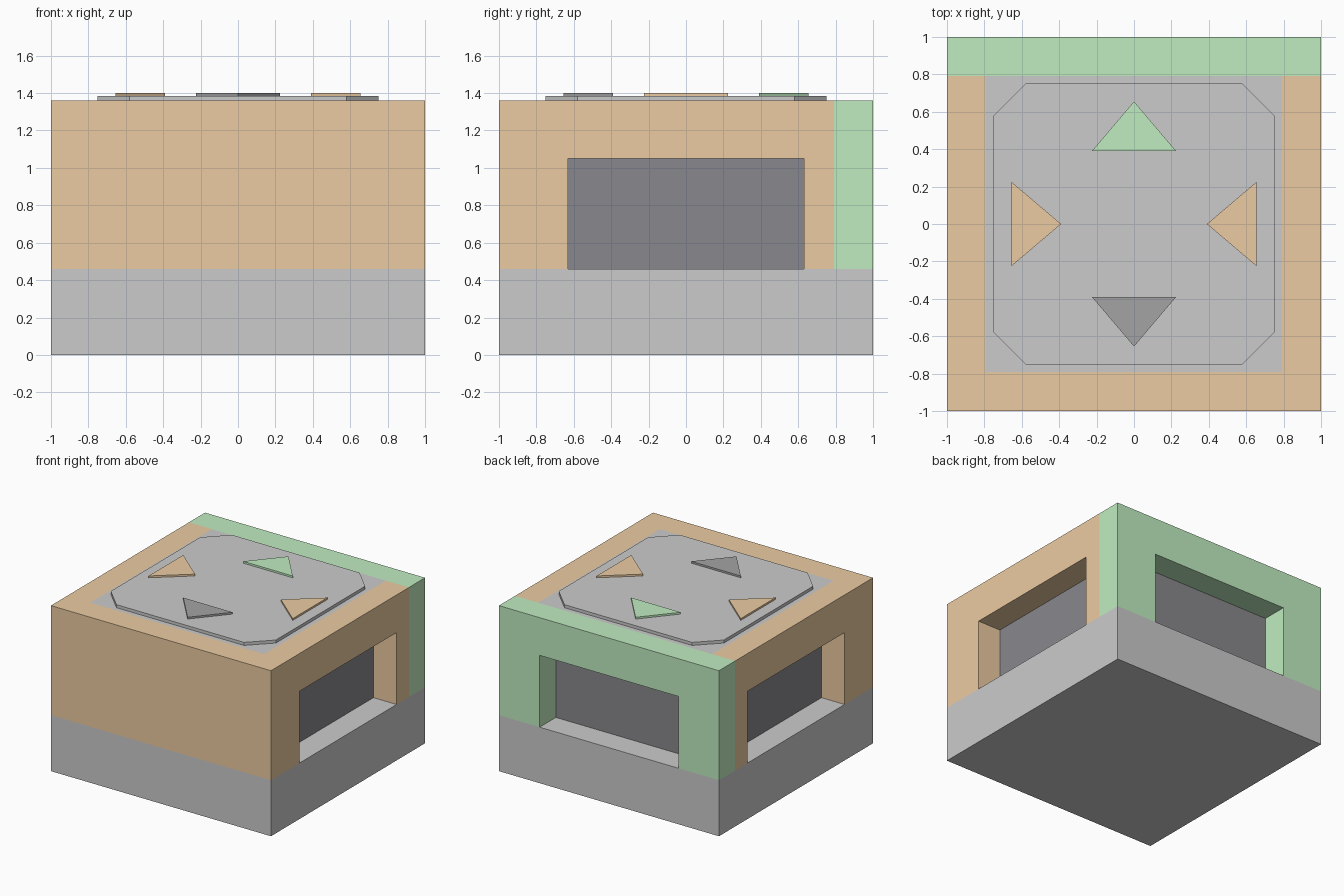
import bpy, bmesh
from math import pi
from mathutils import Matrix

if "Cube" in bpy.data.objects:
    bpy.data.objects.remove(bpy.data.objects["Cube"])


def material(name, rgb):
    m = bpy.data.materials.new(name)
    m.diffuse_color = (*rgb, 1)
    m.use_nodes = True
    m.node_tree.nodes["Principled BSDF"].inputs["Base Color"].default_value = m.diffuse_color
    return m


ORANGE = material("orange", (0.84, 0.60, 0.36))
GREEN = material("green", (0.53, 0.84, 0.53))
PANEL = material("dark_panel", (0.25, 0.25, 0.27))
DARK = material("dark_grey", (0.37, 0.37, 0.37))

BASE, TOP, PLATE, MARK = 0.46, 1.36, 1.385, 1.40
INNER = 0.79


def prism(name, profile, height, matrix, mat=None):
    """Extrude a flat XY profile along local +z, then place it."""
    bm = bmesh.new()
    face = bm.faces.new([bm.verts.new((x, y, 0)) for x, y in profile])
    ext = bmesh.ops.extrude_face_region(bm, geom=[face])
    verts = [v for v in ext["geom"] if isinstance(v, bmesh.types.BMVert)]
    bmesh.ops.translate(bm, verts=verts, vec=(0, 0, height))
    bm.transform(matrix)
    bmesh.ops.recalc_face_normals(bm, faces=bm.faces)
    mesh = bpy.data.meshes.new(name)
    bm.to_mesh(mesh)
    bm.free()
    if mat:
        mesh.materials.append(mat)
    obj = bpy.data.objects.new(name, mesh)
    bpy.context.collection.objects.link(obj)
    return obj


def rect(x0, x1, y0, y1):
    return [(x0, y0), (x1, y0), (x1, y1), (x0, y1)]


def lift(z):
    return Matrix.Translation((0, 0, z))


# Grey base block
prism("base", rect(-1, 1, -1, 1), BASE, lift(0))

# Inner core: grey top, dark sides that show through the openings
core = prism("core", rect(-INNER, INNER, -INNER, INNER), TOP - BASE, lift(BASE))
core.data.materials.append(None)
core.data.materials.append(PANEL)
for p in core.data.polygons:
    p.material_index = 0 if abs(p.normal.z) > 0.5 else 1

# Solid front wall
prism("front_wall", rect(-1, 1, -1, -INNER), TOP - BASE, lift(BASE), ORANGE)


# Walls with a wide opening; the profile stands upright and faces outward
def arch(half_width):
    o, t = 0.63, 1.05
    w = half_width
    return [(-w, BASE), (-o, BASE), (-o, t), (o, t), (o, BASE),
            (w, BASE), (w, TOP), (-w, TOP)]


upright = Matrix.Translation((0, -INNER, 0)) @ Matrix.Rotation(pi / 2, 4, "X")
for name, turn, half, mat in (("right_wall", 1, INNER, ORANGE),
                              ("back_wall", 2, 1, GREEN),
                              ("left_wall", 3, INNER, ORANGE)):
    spin = Matrix.Rotation(turn * pi / 2, 4, "Z")
    prism(name, arch(half), 1 - INNER, spin @ upright, mat)

# Chamfered top plate
a, c = 0.75, 0.58
plate = [(c, -a), (a, -c), (a, c), (c, a), (-c, a), (-a, c), (-a, -c), (-c, -a)]
prism("top_plate", plate, PLATE - TOP, lift(TOP))

# Triangular markers: front and back point outward, the sides inward
outward = [(-0.225, -0.39), (0, -0.655), (0.225, -0.39)]
inward = [(-0.225, -0.655), (0.225, -0.655), (0, -0.39)]
for i, (name, tri, mat) in enumerate((("front_marker", outward, DARK),
                                      ("right_marker", inward, ORANGE),
                                      ("back_marker", outward, GREEN),
                                      ("left_marker", inward, ORANGE))):
    prism(name, tri, MARK - PLATE,
          lift(PLATE) @ Matrix.Rotation(i * pi / 2, 4, "Z"), mat)
